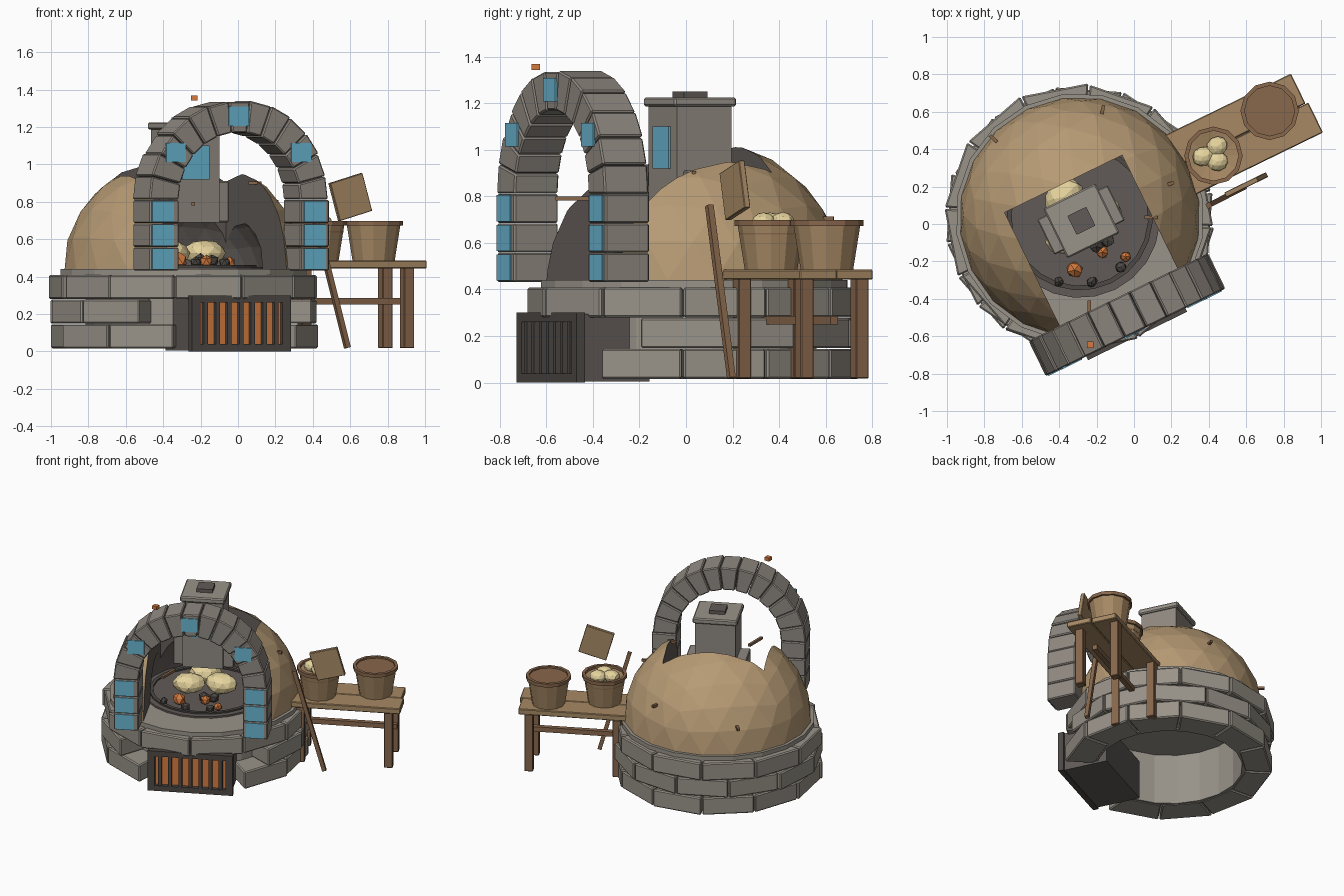
import bpy, bmesh, math, random
from mathutils import Matrix, Vector

if "Cube" in bpy.data.objects:
    bpy.data.objects.remove(bpy.data.objects["Cube"])

random.seed(4)
# Oven frame: local x runs along the arch, local -y is the oven mouth
ROOT = Matrix.Translation((-0.29, 0.035, 0)) @ Matrix.Rotation(math.radians(26), 4, 'Z')


def colour(name, r, g, b):
    m = bpy.data.materials.new(name)
    m.diffuse_color = [((c / 255 + 0.055) / 1.055) ** 2.4 for c in (r, g, b)] + [1]
    m.use_nodes = True
    m.node_tree.nodes["Principled BSDF"].inputs["Base Color"].default_value = m.diffuse_color
    return m


STONE = colour("light stone", 153, 147, 137)
ARCH = colour("arch stone", 143, 136, 128)
CLAY = colour("clay", 182, 154, 116)
SOOT = colour("sooty stone", 97, 91, 87)
IRON = colour("iron", 76, 72, 69)
BLUE = colour("blue tile", 105, 180, 208)
EMBER = colour("ember", 212, 122, 62)
WOOD = colour("wood", 167, 137, 100)
DARK = colour("dark wood", 136, 103, 76)
DOUGH = colour("dough", 230, 212, 158)


def finish(name, bm, mat, matrix=ROOT, bevel=0):
    bmesh.ops.recalc_face_normals(bm, faces=bm.faces)
    if bevel:
        bmesh.ops.bevel(bm, geom=bm.edges[:], offset=bevel, segments=1, affect='EDGES')
    bm.transform(matrix)
    me = bpy.data.meshes.new(name)
    bm.to_mesh(me)
    bm.free()
    me.materials.append(mat)
    ob = bpy.data.objects.new(name, me)
    bpy.context.collection.objects.link(ob)
    return ob


def box(name, c, s, mat, rot=None, matrix=ROOT, bevel=0):
    bm = bmesh.new()
    bmesh.ops.create_cube(bm, size=1)
    bm.transform(Matrix.Translation(c) @ (rot or Matrix()) @ Matrix.Diagonal((*s, 1)))
    return finish(name, bm, mat, matrix, bevel)


def bar(name, a, b, t, mat, matrix=ROOT):
    a, b = Vector(a), Vector(b)
    rot = (b - a).to_track_quat('Z', 'Y').to_matrix().to_4x4()
    return box(name, (a + b) / 2, (t, t, (b - a).length), mat, rot, matrix)


def lathe(name, pts, mat, n, matrix=ROOT):
    # Closed profile of (radius, height) turned around z
    bm = bmesh.new()
    rings = []
    for k in range(n):
        a = 2 * math.pi * k / n
        rings.append([bm.verts.new((r * math.cos(a), r * math.sin(a), z)) for r, z in pts])
    for k in range(n):
        p, q = rings[k], rings[(k + 1) % n]
        for i in range(len(pts)):
            j = (i + 1) % len(pts)
            bm.faces.new((p[i], q[i], q[j], p[j]))
    bmesh.ops.remove_doubles(bm, verts=bm.verts[:], dist=1e-5)
    return finish(name, bm, mat, matrix)


def ball(name, c, s, mat, sub=2, matrix=Matrix(), lump=0.0):
    bm = bmesh.new()
    bmesh.ops.create_icosphere(bm, subdivisions=sub, radius=1)
    for v in bm.verts:
        v.co *= 1 + random.uniform(-lump, lump)
    bm.transform(Matrix.Translation(c) @ Matrix.Rotation(random.uniform(0, 1), 4, 'Z') @ Matrix.Diagonal((*s, 1)))
    return finish(name, bm, mat, matrix)


def wedge(name, r0, r1, a0, a1, lo, hi, mat, matrix, gap=0.004, bevel=0.008):
    # Flat-faced block between two radii and two angles, extruded from lo to hi
    bm = bmesh.new()
    corners = [(r, a + s * gap / r) for r, a, s in ((r0, a0, 1), (r1, a0, 1), (r1, a1, -1), (r0, a1, -1))]
    low, high = ([bm.verts.new((r * math.cos(a), r * math.sin(a), h)) for r, a in corners] for h in (lo, hi))
    bm.faces.new(low)
    bm.faces.new(high)
    for i in range(4):
        j = (i + 1) % 4
        bm.faces.new((low[i], low[j], high[j], high[i]))
    return finish(name, bm, mat, matrix, bevel)


# Base: three staggered brick courses, mortar core and top slab
STEP = math.radians(30)
for row in range(3):
    for k in range(12):
        mid = k * STEP + (0 if row % 2 else STEP / 2)
        off = (mid + math.pi / 2 + math.pi) % (2 * math.pi) - math.pi
        if row < 2 and abs(off) < math.radians(31):
            continue
        r = 0.715 + random.uniform(-0.012, 0.012)
        z = 0.016 + row * 0.132
        wedge("base_brick", 0.52, r, mid - STEP / 2, mid + STEP / 2, z, z + 0.129, STONE, ROOT)
lathe("base_core", [(0.5, 0.02), (0.5, 0.4), (0.0, 0.4), (0.0, 0.44), (0.665, 0.44), (0.665, 0.395),
                    (0.53, 0.395), (0.53, 0.02)], STONE, 20)

# Dome: clay hemisphere with a mouth slot and round chamber cut out
Z0 = 0.44
dome_bm = bmesh.new()
bmesh.ops.create_icosphere(dome_bm, subdivisions=3, radius=0.643)
bmesh.ops.bisect_plane(dome_bm, geom=dome_bm.verts[:] + dome_bm.edges[:] + dome_bm.faces[:],
                       plane_co=(0, 0, 0), plane_no=(0, 0, 1), clear_inner=True)
bmesh.ops.holes_fill(dome_bm, edges=[e for e in dome_bm.edges if e.is_boundary])
dome_bm.transform(Matrix.Translation((0, 0, Z0)) @ Matrix.Diagonal((1, 1, 0.945, 1)))
dome = finish("clay_dome", dome_bm, CLAY)
slot = box("slot_cutter", (0, -0.4, 0.85), (0.7, 1.2, 0.9), SOOT)
chamber = ball("chamber_cutter", (0, 0, Z0), (0.43, 0.43, 0.43), SOOT, 3, ROOT)
for cutter in (slot, chamber):
    cutter.hide_render = True
    mod = dome.modifiers.new("cut", 'BOOLEAN')
    mod.operation, mod.solver, mod.object = 'DIFFERENCE', 'EXACT', cutter
bpy.context.view_layer.update()
carved = bpy.data.meshes.new_from_object(dome.evaluated_get(bpy.context.evaluated_depsgraph_get()))
dome.modifiers.clear()
dome.data = carved
for cutter in (slot, chamber):
    bpy.data.objects.remove(cutter)
carved.materials.clear()
carved.materials.append(CLAY)
carved.materials.append(SOOT)
centre = ROOT @ Vector((0, 0, Z0))
for p in carved.polygons:
    d = p.center - centre
    p.material_index = 0 if d.length > 0.56 and p.normal.dot(d.normalized()) > 0.8 else 1

# Hearth floor and ring
lathe("hearth_floor", [(0, 0.435), (0, 0.452), (0.43, 0.452), (0.43, 0.435)], SOOT, 24)
lathe("hearth_ring", [(0.365, 0.445), (0.365, 0.463), (0.39, 0.463), (0.39, 0.445)], IRON, 24)

# Chimney on a wider shoulder block
box("chimney_shoulder", (0, -0.015, 0.80), (0.42, 0.21, 0.22), ARCH, bevel=0.006)
box("chimney_stack", (0, -0.02, 0.94), (0.28, 0.26, 0.5), ARCH)
box("chimney_cap", (0, -0.02, 1.205), (0.31, 0.295, 0.04), STONE, bevel=0.008)
box("chimney_flue", (0, -0.02, 1.237), (0.112, 0.112, 0.026), SOOT)
box("chimney_tile", (-0.005, -0.154, 1.01), (0.16, 0.009, 0.18), BLUE)

# Arch: block piers, voussoir ring, blue tiles on the front
YF, YB, SPRING = -0.683, -0.473, 0.81
for side in (-1, 1):
    for k in range(3):
        z = 0.494 + k * 0.127
        box("pier_block", (side * 0.447, (YF + YB) / 2, z), (0.172, 0.21, 0.125), ARCH, bevel=0.007)
        box("pier_tile", (side * 0.452 - 0.006, YF - 0.001, z), (0.128, 0.009, 0.113), BLUE)
stand = ROOT @ Matrix.Translation((0, 0, SPRING)) @ Matrix.Rotation(math.pi / 2, 4, 'X')
N = 13
for k in range(N):
    j = random.uniform(-0.006, 0.006)
    wedge("arch_stone", 0.362, 0.532 + j, math.pi * k / N, math.pi * (k + 1) / N,
          -YB, -YF, ARCH, stand, 0.002, 0.007)
for deg in (34.6, 90, 145.4):
    a = math.radians(deg)
    box("arch_tile", (0.452 * math.cos(a) - 0.008, YF - 0.001, SPRING + 0.447 * math.sin(a)),
        (0.118, 0.009, 0.102), BLUE)

# Firebox with glowing panel and iron bars
box("firebox", (0, -0.51, 0.15), (0.56, 0.32, 0.29), SOOT)
box("ember_panel", (0, -0.672, 0.15), (0.50, 0.008, 0.24), EMBER)
for side in (-1, 1):
    box("grate_post", (side * 0.27, -0.685, 0.15), (0.05, 0.04, 0.3), IRON)
    box("grate_rail", (0, -0.685, 0.15 + side * 0.13), (0.58, 0.04, 0.04), IRON)
for k in range(7):
    box("grate_bar", ((k - 3) * 0.07, -0.69, 0.15), (0.024, 0.024, 0.26), IRON)

# Loaves, coals, embers and a spark
for x, y in ((-0.375, 0.145), (-0.365, -0.065), (-0.18, 0.06)):
    ball("loaf", (x, y, 0.525), (0.112, 0.092, 0.07), DOUGH, lump=0.05)
for x, y, r in ((-0.4, -0.31, 0.028), (-0.227, -0.31, 0.032), (-0.07, -0.23, 0.03), (-0.14, -0.085, 0.04),
                (-0.2, -0.12, 0.04)):
    ball("coal", (x, y, 0.455 + r * 0.7), (r, r, r), IRON, 1, lump=0.15)
for x, y, r in ((-0.318, -0.246, 0.045), (-0.168, -0.15, 0.035), (-0.045, -0.176, 0.03)):
    ball("ember", (x, y, 0.455 + r * 0.7), (r, r, r), EMBER, 1, lump=0.12)
box("spark", (-0.235, -0.645, 1.355), (0.035, 0.035, 0.026), EMBER, matrix=Matrix())

# Wooden pegs around the dome and in the mouth
for x, y, z in ((-0.17, 0.6, 0.705), (-0.745, 0.45, 0.63), (0.18, 0.21, 0.80), (0.09, 0.035, 0.90)):
    p = Vector((x, y, z))
    d = Vector((x + 0.29, y - 0.04, 0)).normalized() * 0.035
    bar("dome_peg", p - d, p + d, 0.018, DARK, Matrix())
bar("mouth_peg", (-0.24, -0.56, 0.79), (-0.24, -0.41, 0.79), 0.018, DARK, Matrix())

# Bench
for y, shift in ((-0.073, 0.008), (0.107, -0.008)):
    box("bench_board", (0.98 + shift, y, 0.464), (0.76, 0.178, 0.042), WOOD, bevel=0.005)
for y in (-0.098, 0.165):
    for end in (-1, 1):
        box("bench_leg", (0.975 + end * 0.305, y, 0.232), (0.06, 0.06, 0.43), DARK, bevel=0.004)
box("bench_rail", (0.98, 0.025, 0.268), (0.68, 0.035, 0.036), DARK)

# Two tubs on the bench
for name, x, y, fill in (("dough_tub", 0.425, 0.365, 0.655), ("lidded_tub", 0.725, 0.605, 0.686)):
    at = Matrix.Translation((x, y, 0))
    lathe(name, [(0, 0.486), (0.113, 0.486), (0.144, 0.68), (0, 0.65)], WOOD, 12, at)
    lathe(name + "_rim", [(0.134, 0.672), (0.156, 0.672), (0.156, 0.698), (0.134, 0.698)], DARK, 12, at)
    lathe(name + "_top", [(0, fill - 0.02), (0.138, fill - 0.02), (0.138, fill), (0, fill)], DARK, 12, at)
for x, y in ((0.445, 0.415), (0.37, 0.36), (0.445, 0.335)):
    ball("dough_ball", (x, y, 0.69), (0.058, 0.052, 0.042), DOUGH, lump=0.04)

# Leaning pole and square peel blade
bar("peel_pole", (0.585, 0.195, 0.02), (0.40, 0.10, 0.76), 0.028, DARK, Matrix())
tilt = Matrix.Rotation(math.radians(26), 4, 'Z') @ Matrix.Rotation(math.radians(-16), 4, 'Y')
box("peel_blade", (0.60, 0.21, 0.825), (0.2, 0.028, 0.21), WOOD, tilt, Matrix(), 0.003)
